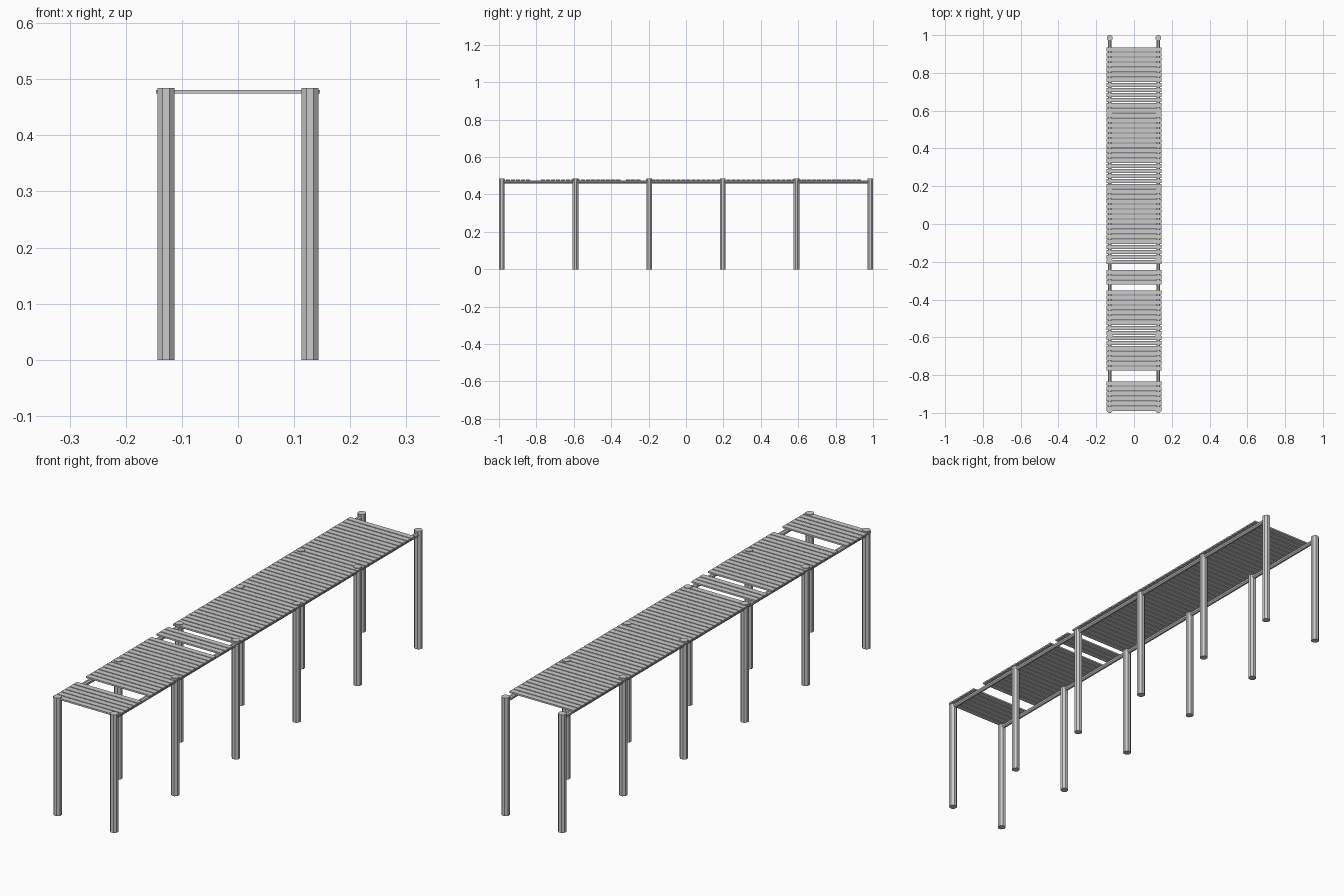
import bpy, math

if "Cube" in bpy.data.objects:
    bpy.data.objects.remove(bpy.data.objects["Cube"])

POST_X, POST_R, POST_H = 0.1285, 0.015, 0.484
END_Y = 0.985


def cylinder(name, radius, depth, loc, rot=(0, 0, 0)):
    bpy.ops.mesh.primitive_cylinder_add(vertices=8, radius=radius / math.cos(math.pi / 8),
                                        depth=depth, location=loc, rotation=rot)
    ob = bpy.context.object
    ob.name = name
    # turn the octagon so flat sides face the axes
    for v in ob.data.vertices:
        a = math.atan2(v.co.y, v.co.x) + math.pi / 8
        r = math.hypot(v.co.x, v.co.y)
        v.co.x, v.co.y = r * math.cos(a), r * math.sin(a)
    return ob


def box(name, size, loc):
    bpy.ops.mesh.primitive_cube_add(size=1, location=loc)
    ob = bpy.context.object
    ob.name = name
    for v in ob.data.vertices:
        v.co = [c * s for c, s in zip(v.co, size)]
    return ob


# Support posts and long rails on both sides
for side, label in ((-1, "left"), (1, "right")):
    for i in range(6):
        y = -END_Y + i * 2 * END_Y / 5
        cylinder(f"{label}_post_{i + 1}", POST_R, POST_H, (side * POST_X, y, POST_H / 2))
    cylinder(f"{label}_rail", 0.0085, 2 * END_Y, (side * POST_X, 0, 0.467),
             (math.pi / 2, 0, 0))

# Deck planks, with a few missing
PITCH, WIDTH, START = 0.0268, 0.0225, -0.99
for i in range(72):
    if i in (6, 7, 24, 28):
        continue
    box(f"plank_{i + 1}", (0.293, WIDTH, 0.0065),
        (0, START + i * PITCH + WIDTH / 2, 0.4778))
